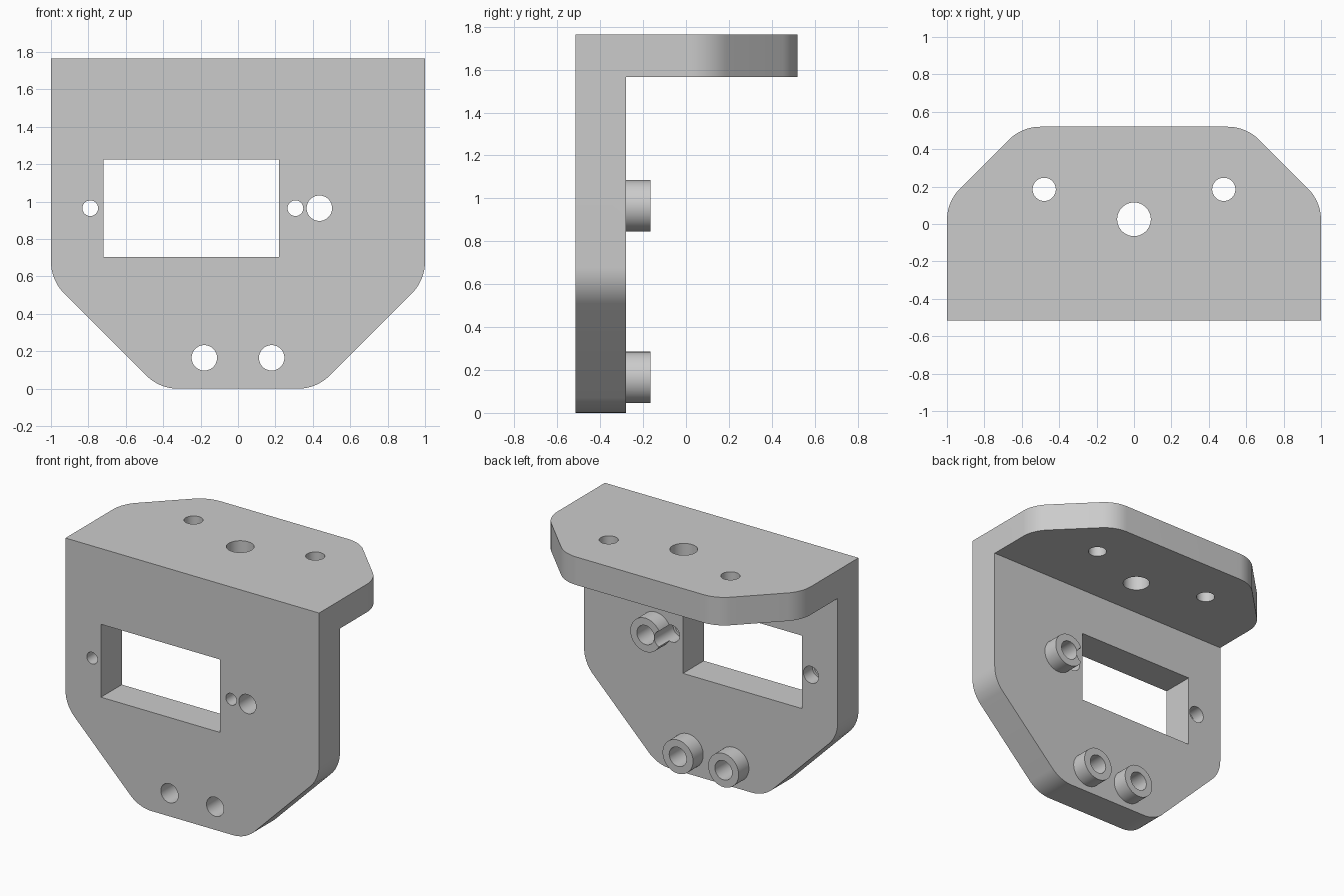
import bpy
import bmesh
import math
from mathutils import Vector, Matrix

default = bpy.data.objects.get("Cube")
if default:
    bpy.data.objects.remove(default, do_unlink=True)

grey = bpy.data.materials.new("plain grey")
grey.use_nodes = True
grey.diffuse_color = (0.6, 0.6, 0.6, 1)
grey.node_tree.nodes["Principled BSDF"].inputs["Base Color"].default_value = (0.6, 0.6, 0.6, 1)


def rounded(points, radii, steps=10):
    """Round polygon corners with the given fillet radii."""
    out = []
    for i, (p, r) in enumerate(zip(points, radii)):
        p = Vector(p)
        a = (Vector(points[i - 1]) - p).normalized()
        b = (Vector(points[(i + 1) % len(points)]) - p).normalized()
        if not r:
            out.append(p)
            continue
        half = a.angle(b) / 2
        centre = p + (a + b).normalized() * r / math.sin(half)
        tangent = r / math.tan(half)
        start, end = p + a * tangent - centre, p + b * tangent - centre
        for k in range(steps + 1):
            t = k / steps
            out.append(centre + start.lerp(end, t).normalized() * r)
    return out


def prism(name, points, place, low, high):
    """Extrude a 2D outline; place maps (u, v, depth) to a 3D point."""
    bm = bmesh.new()
    face = bm.faces.new([bm.verts.new(place(u, v, low)) for u, v in points])
    move = Vector(place(0, 0, high)) - Vector(place(0, 0, low))
    grown = bmesh.ops.extrude_face_region(bm, geom=[face])["geom"]
    bmesh.ops.translate(bm, vec=move, verts=[g for g in grown if isinstance(g, bmesh.types.BMVert)])
    bmesh.ops.recalc_face_normals(bm, faces=bm.faces)
    mesh = bpy.data.meshes.new(name)
    bm.to_mesh(mesh)
    bm.free()
    mesh.materials.append(grey)
    obj = bpy.data.objects.new(name, mesh)
    bpy.context.collection.objects.link(obj)
    return obj


def along_x(u, v, d):
    return (d, u, v)


def along_y(u, v, d):
    return (u, d, v)


def along_z(u, v, d):
    return (u, v, d)


def circle(u, v, r, n=48):
    return [(u + r * math.cos(math.tau * k / n), v + r * math.sin(math.tau * k / n)) for k in range(n)]


def combine(body, tool, operation):
    mod = body.modifiers.new("cut", "BOOLEAN")
    mod.operation, mod.solver, mod.object = operation, "EXACT", tool
    bpy.context.view_layer.objects.active = body
    bpy.ops.object.modifier_apply(modifier=mod.name)
    bpy.data.objects.remove(tool, do_unlink=True)


FRONT, BACK, END, TOP = -0.515, -0.28, 0.52, 1.765
BOSS_END = -0.165

# L-shaped bracket, trimmed to the wall and shelf outlines
bracket = prism("bracket", [(FRONT, 0), (BACK, 0), (BACK, 1.565), (END, 1.565), (END, TOP), (FRONT, TOP)],
                along_x, -1.1, 1.1)
wall = rounded([(-1, 2), (-1, 0.58), (-0.42, 0), (0.42, 0), (1, 0.58), (1, 2)], [0, .24, .24, .24, .24, 0])
shelf = rounded([(-1, -0.8), (-1, 0.12), (-0.6, END), (0.6, END), (1, 0.12), (1, -0.8)],
                [0, .24, .24, .24, .24, 0])
combine(bracket, prism("wall_outline", wall, along_y, -1, 1), "INTERSECT")
combine(bracket, prism("shelf_outline", shelf, along_z, -1, 3), "INTERSECT")

# Bosses on the back of the wall, with through bores
bosses = [(-0.18, 0.165), (0.18, 0.165), (0.435, 0.965)]
for u, v in bosses:
    combine(bracket, prism("boss", circle(u, v, 0.12), along_y, BACK - 0.1, BOSS_END), "UNION")
for u, v in bosses:
    combine(bracket, prism("bore", circle(u, v, 0.068), along_y, -1, 0), "DIFFERENCE")

# Window, and screw holes recessed from behind
window = [(-0.72, 0.705), (0.22, 0.705), (0.22, 1.225), (-0.72, 1.225)]
combine(bracket, prism("window", window, along_y, -1, 0), "DIFFERENCE")
for u in (-0.79, 0.307):
    combine(bracket, prism("screw_hole", circle(u, 0.965, 0.042), along_y, -1, 0), "DIFFERENCE")
    combine(bracket, prism("recess", circle(u, 0.965, 0.06), along_y, BACK - 0.1, 0), "DIFFERENCE")

# Shelf holes
for u, v, r in ((-0.48, 0.185, 0.062), (0.48, 0.185, 0.062), (0, 0.025, 0.09)):
    combine(bracket, prism("shelf_hole", circle(u, v, r), along_z, 1.4, 2), "DIFFERENCE")

bpy.ops.object.select_all(action="DESELECT")
bracket.select_set(True)
bpy.context.view_layer.objects.active = bracket
bpy.ops.object.shade_smooth_by_angle(angle=math.radians(30))
